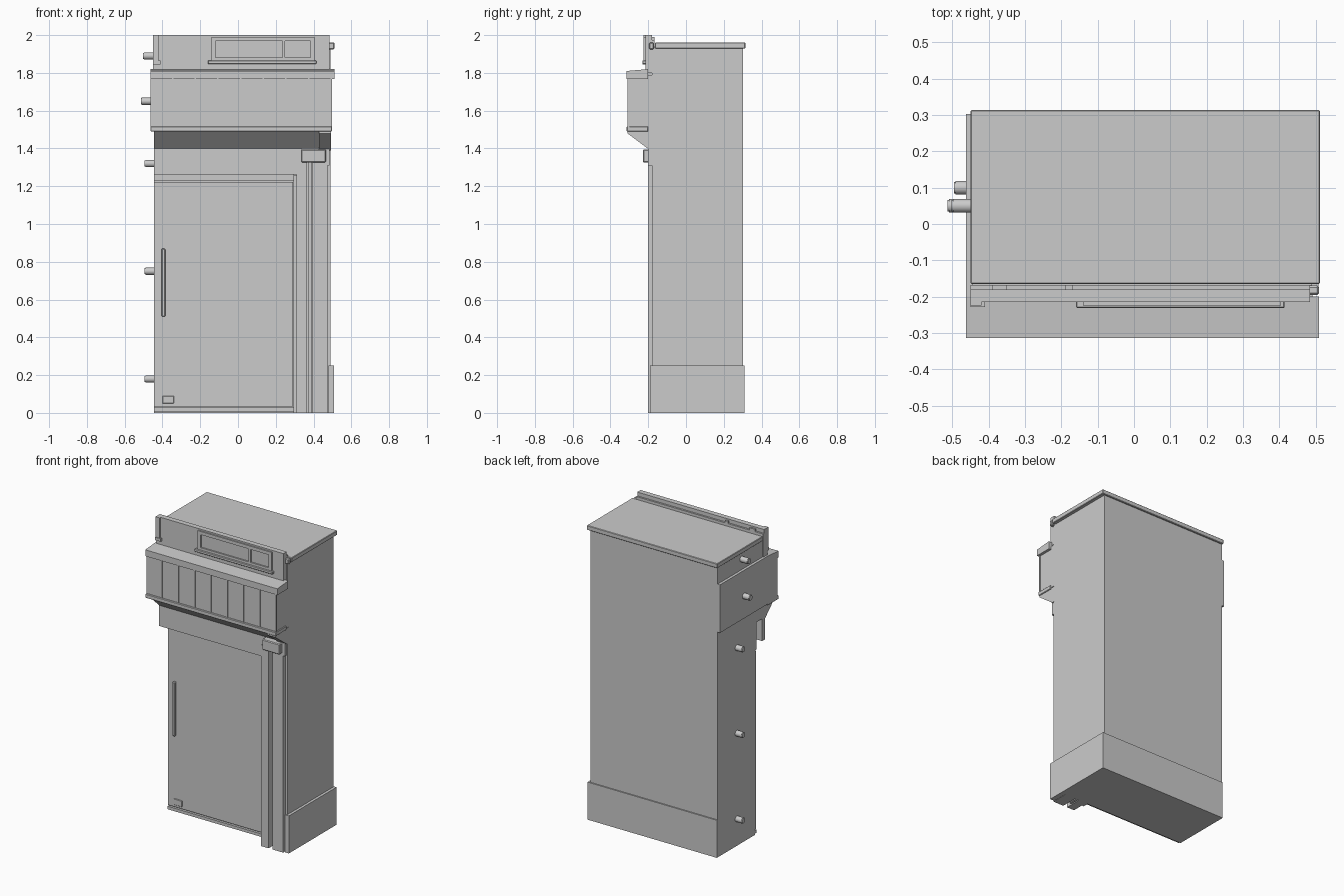
import bpy, bmesh, math
from mathutils import Matrix

cube = bpy.data.objects.get("Cube")
if cube:
    bpy.data.objects.remove(cube, do_unlink=True)

grey = bpy.data.materials.new("plain grey")
grey.use_nodes = True
COLOUR = (0.6, 0.6, 0.6, 1)
grey.diffuse_color = COLOUR
grey.node_tree.nodes["Principled BSDF"].inputs["Base Color"].default_value = COLOUR


def finish(name, bm):
    bmesh.ops.recalc_face_normals(bm, faces=bm.faces)
    mesh = bpy.data.meshes.new(name)
    bm.to_mesh(mesh)
    bm.free()
    mesh.materials.append(grey)
    ob = bpy.data.objects.new(name, mesh)
    bpy.context.collection.objects.link(ob)
    return ob


def box(name, x, y, z, bevel=0):
    """Box from (low, high) pairs on each axis."""
    bm = bmesh.new()
    bmesh.ops.create_cube(bm, size=1)
    for v in bm.verts:
        v.co = [lo + (c + 0.5) * (hi - lo) for c, (lo, hi) in zip(v.co, (x, y, z))]
    if bevel:
        bmesh.ops.bevel(bm, geom=bm.edges[:], offset=bevel, segments=1, affect='EDGES')
    return finish(name, bm)


def extrude_x(name, profile, x0, x1):
    """Side profile of (y, z) points swept along x."""
    bm = bmesh.new()
    face = bm.faces.new([bm.verts.new((x0, y, z)) for y, z in profile])
    moved = bmesh.ops.extrude_face_region(bm, geom=[face])["geom"]
    bmesh.ops.translate(bm, vec=(x1 - x0, 0, 0),
                        verts=[g for g in moved if isinstance(g, bmesh.types.BMVert)])
    return finish(name, bm)


def frame(name, x, y, z, w):
    """Rectangular rim made of four bars."""
    box(name + "_left", (x[0], x[0] + w), y, z)
    box(name + "_right", (x[1] - w, x[1]), y, z)
    for part, lo in (("bottom", z[0]), ("top", z[1] - w)):
        box(name + "_" + part, (x[0] + w, x[1] - w), y, (lo, lo + w))


def peg(name, tip, y, z):
    """Stepped round pin on the side wall."""
    bm = bmesh.new()
    for r, end in ((0.019, tip + 0.004), (0.016, tip)):
        length = -0.43 - end
        m = Matrix.Translation((end + length / 2, y, z)) @ Matrix.Rotation(math.pi / 2, 4, 'Y')
        bmesh.ops.create_cone(bm, cap_ends=True, segments=16, radius1=r, radius2=r,
                              depth=length, matrix=m)
    ob = finish(name, bm)
    bpy.ops.object.select_all(action='DESELECT')
    ob.select_set(True)
    bpy.context.view_layer.objects.active = ob
    bpy.ops.object.shade_smooth_by_angle()


# Main cabinet with a recessed lower front, plinth and roof
extrude_x("body", [(0.303, 0), (0.303, 1.94), (-0.18, 1.94), (-0.18, 1.41),
                   (-0.09, 1.41), (-0.09, 0)], -0.445, 0.49)
box("right_wall_front", (0.475, 0.49), (-0.18, -0.08), (0, 1.42))
box("plinth", (-0.445, 0.508), (-0.09, 0.311), (0, 0.25))
box("plinth_front", (0.478, 0.508), (-0.19, -0.09), (0, 0.25))
box("roof_slab", (-0.45, 0.512), (-0.165, 0.314), (1.93, 1.96), 0.003)
box("side_thickening", (-0.463, -0.44), (-0.2, 0.303), (1.5, 1.82))

# Recessed door, its frame and fittings
box("door_panel", (-0.445, 0.29), (-0.1, -0.08), (0.035, 1.222))
box("door_frame_side", (0.295, 0.31), (-0.125, -0.08), (0, 1.26))
box("door_frame_top", (-0.445, 0.295), (-0.105, -0.08), (1.228, 1.41))
box("threshold", (-0.445, 0.295), (-0.106, -0.08), (0.008, 0.028))
box("door_handle", (-0.405, -0.385), (-0.116, -0.095), (0.51, 0.87), 0.004)
box("door_plate", (-0.4, -0.34), (-0.106, -0.095), (0.05, 0.09), 0.002)
box("header", (-0.445, 0.335), (-0.194, -0.165), (1.262, 1.42))

# Pilaster strips and bracket beside the door
box("narrow_strip", (0.31, 0.365), (-0.2, -0.08), (0, 1.34))
box("groove_strip", (0.372, 0.388), (-0.15, -0.08), (0, 1.34))
box("wide_strip", (0.395, 0.473), (-0.2, -0.08), (0, 1.34))
box("strip_capital", (0.335, 0.465), (-0.228, -0.08), (1.325, 1.395), 0.005)
box("capital_end", (0.425, 0.485), (-0.2, -0.08), (1.31, 1.42))

# Projecting sign box with sloping underside
box("sign_box", (-0.463, 0.492), (-0.304, -0.17), (1.5, 1.79))
extrude_x("sloping_underside", [(-0.3, 1.5), (-0.17, 1.5), (-0.17, 1.4), (-0.195, 1.4)], -0.445, 0.485)
extrude_x("underside_bracket", [(-0.31, 1.495), (-0.17, 1.495), (-0.17, 1.39), (-0.19, 1.39),
                                (-0.31, 1.48)], 0.43, 0.492)
box("lower_rail", (-0.463, 0.498), (-0.314, -0.2), (1.49, 1.517), 0.003)
extrude_x("cornice", [(-0.314, 1.768), (-0.314, 1.81), (-0.2, 1.82), (-0.2, 1.768)], -0.463, 0.51)
for i in range(8):
    x = -0.346 + i * 0.12
    box(f"sign_rib_{i + 1}", (x - 0.004, x + 0.004), (-0.309, -0.3), (1.51, 1.77))

# Parapet with a framed window
box("parapet", (-0.45, 0.485), (-0.215, -0.18), (1.8, 2.0))
box("parapet_back_step", (-0.45, 0.485), (-0.185, -0.168), (1.8, 1.975))
for side, x0, x1 in (("outer", -0.39, -0.35), ("inner", -0.19, -0.17)):
    box(f"parapet_{side}_tab", (x0, x1), (-0.185, -0.168), (1.97, 1.99))
box("parapet_post", (-0.45, -0.42), (-0.225, -0.18), (1.85, 2.0))
box("parapet_post_foot", (-0.45, -0.41), (-0.229, -0.18), (1.845, 1.865))
frame("window_rim", (-0.14, 0.405), (-0.224, -0.2), (1.86, 1.99), 0.022)
box("window_mullion", (0.235, 0.25), (-0.224, -0.2), (1.875, 1.98))
box("window_sill", (-0.16, 0.415), (-0.231, -0.2), (1.847, 1.866), 0.003)
box("end_knob", (0.48, 0.51), (-0.195, -0.17), (1.925, 1.96), 0.005)

# Pins along the left-hand wall
for i, (tip, y, z) in enumerate([(-0.495, 0.1, 0.18), (-0.495, 0.1, 0.75), (-0.495, 0.1, 1.32),
                                 (-0.514, 0.05, 1.65), (-0.502, 0.05, 1.89)]):
    peg(f"side_pin_{i + 1}", tip, y, z)
